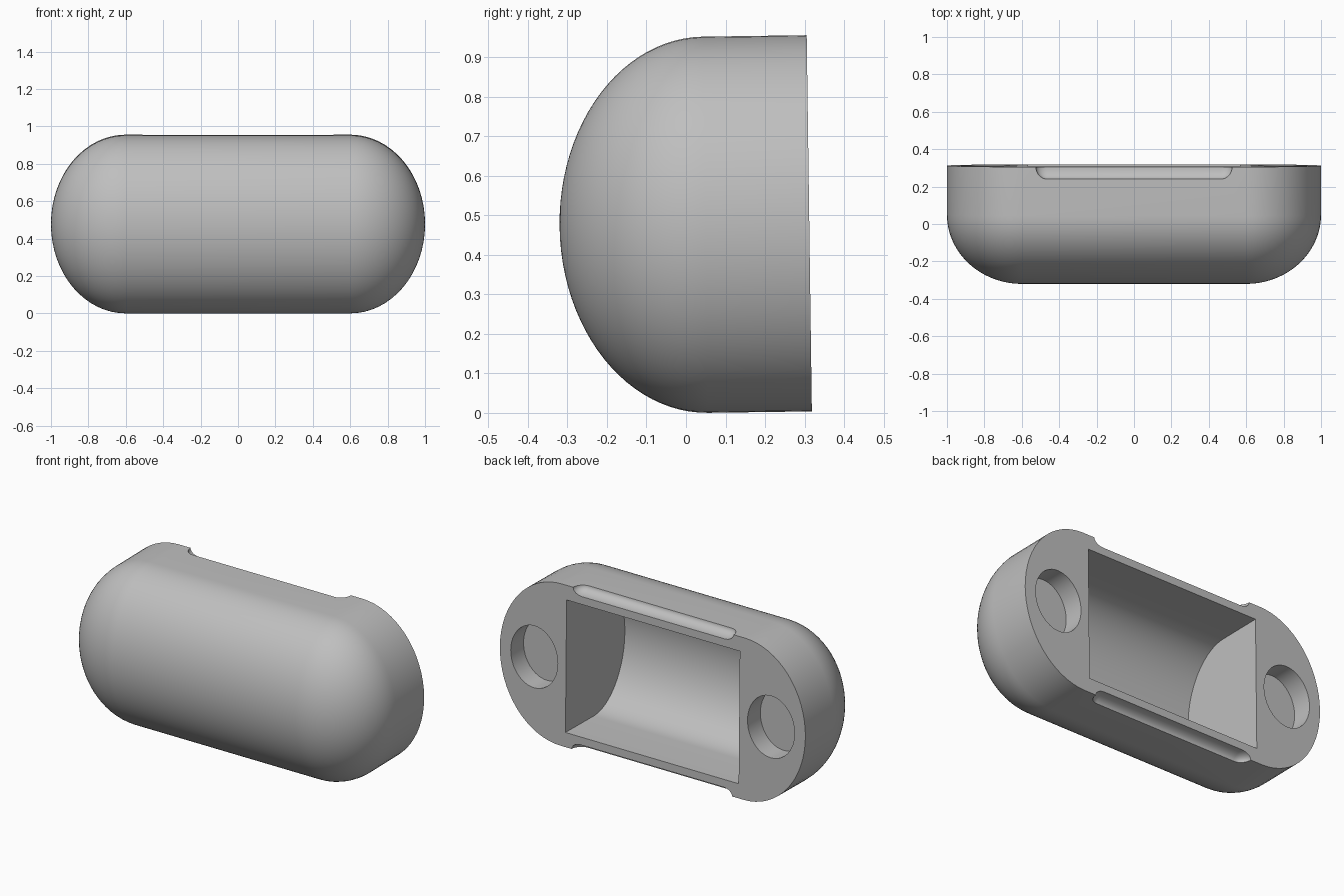
import bpy, bmesh, math
from mathutils import Matrix, Vector

if "Cube" in bpy.data.objects:
    bpy.data.objects.remove(bpy.data.objects["Cube"], do_unlink=True)

BACK = 0.312        # flat rear plane
DOME_Y = 0.05       # where the straight skirt meets the dome
HALF_H = 0.476
END_X = 0.6         # centre of each rounded end
CENTRE_Z = 0.4755

grey = bpy.data.materials.new("plain grey")
grey.use_nodes = True
grey.diffuse_color = (0.52, 0.52, 0.52, 1)
grey.node_tree.nodes["Principled BSDF"].inputs["Base Color"].default_value = grey.diffuse_color


def make_object(name, bm):
    bmesh.ops.recalc_face_normals(bm, faces=bm.faces)
    mesh = bpy.data.meshes.new(name)
    bm.to_mesh(mesh)
    bm.free()
    obj = bpy.data.objects.new(name, mesh)
    bpy.context.collection.objects.link(obj)
    mesh.materials.append(grey)
    return obj


def stadium(bm, y, shrink, steps=32):
    """Ring of vertices: two half ellipses joined by straight sides."""
    ring = []
    for side in (1, -1):
        for i in range(steps + 1):
            a = math.pi * (i / steps - 0.5)
            x = side * (END_X + 0.4 * shrink * math.cos(a))
            z = side * HALF_H * shrink * math.sin(a)
            ring.append(bm.verts.new((x, y, z)))
    return ring


def bridge(bm, a, b):
    for i in range(len(a)):
        j = (i + 1) % len(a)
        bm.faces.new((a[i], a[j], b[j], b[i]))


# Body: straight skirt at the back, elliptical dome at the front
bm = bmesh.new()
rings = [stadium(bm, BACK, 1)]
for k in range(25):
    t = math.pi / 2 * k / 24
    rings.append(stadium(bm, DOME_Y - 0.37 * math.sin(t), max(math.cos(t), 0)))
for a, b in zip(rings, rings[1:]):
    bridge(bm, a, b)
bm.faces.new(rings[0])
bmesh.ops.remove_doubles(bm, verts=bm.verts, dist=0.0001)
bmesh.ops.dissolve_degenerate(bm, edges=bm.edges, dist=0.0001)
body = make_object("body_shell", bm)

cutters = []

# Cavity: half-ellipse section swept along x
bm = bmesh.new()
section = [(BACK + 0.1, 0.39)]
for i in range(41):
    a = math.pi * i / 40
    section.append((DOME_Y - 0.288 * math.sin(a), 0.39 * math.cos(a)))
section.append((BACK + 0.1, -0.39))
ends = [[bm.verts.new((x, y, z)) for y, z in section] for x in (-0.567, 0.567)]
bridge(bm, *ends)
for end in ends:
    bm.faces.new(end)
cutters.append(make_object("cavity_cutter", bm))

# Blind round sockets at both ends
for side in (-1, 1):
    bm = bmesh.new()
    bmesh.ops.create_cone(bm, cap_ends=True, segments=48, radius1=1, radius2=1, depth=0.24,
                          matrix=Matrix.Rotation(math.pi / 2, 4, "X"))
    bmesh.ops.scale(bm, vec=(0.154, 1, 0.182), verts=bm.verts)
    bmesh.ops.translate(bm, vec=(side * 0.775, BACK, 0), verts=bm.verts)
    cutters.append(make_object("socket_cutter", bm))

# Rounded finger grooves along the top and bottom rear edges
for side in (-1, 1):
    bm = bmesh.new()
    bmesh.ops.create_uvsphere(bm, u_segments=32, v_segments=16, radius=1,
                              matrix=Matrix.Rotation(math.pi / 2, 4, "Y"))
    right = [v for v in bm.verts if v.co.x > 0.001]
    middle = [f for f in bm.faces if f.calc_center_median().x > 0]
    cut = bmesh.ops.split(bm, geom=middle)
    moved = [g for g in cut["geom"] if isinstance(g, bmesh.types.BMVert)]
    bmesh.ops.scale(bm, vec=(0.06, 0.065, 0.04), verts=bm.verts)
    for v in bm.verts:
        v.co += Vector((-0.465, BACK, side * HALF_H))
    bmesh.ops.translate(bm, vec=(0.93, 0, 0), verts=moved)
    rim = [e for e in bm.edges if e.is_boundary]
    bmesh.ops.bridge_loops(bm, edges=rim)
    cutters.append(make_object("groove_cutter", bm))

# Carve the shell
bpy.context.view_layer.objects.active = body
for cutter in cutters:
    mod = body.modifiers.new("carve", "BOOLEAN")
    mod.operation = "DIFFERENCE"
    mod.solver = "EXACT"
    mod.object = cutter
    bpy.ops.object.modifier_apply(modifier=mod.name)
    bpy.data.objects.remove(cutter, do_unlink=True)

# Slight backward lean, resting on the ground
body.data.transform(Matrix.Translation((0, 0, CENTRE_Z)) @ Matrix.Rotation(0.0137, 4, "X"))
bpy.ops.object.select_all(action="DESELECT")
body.select_set(True)
bpy.ops.object.shade_smooth_by_angle(angle=math.radians(30))
